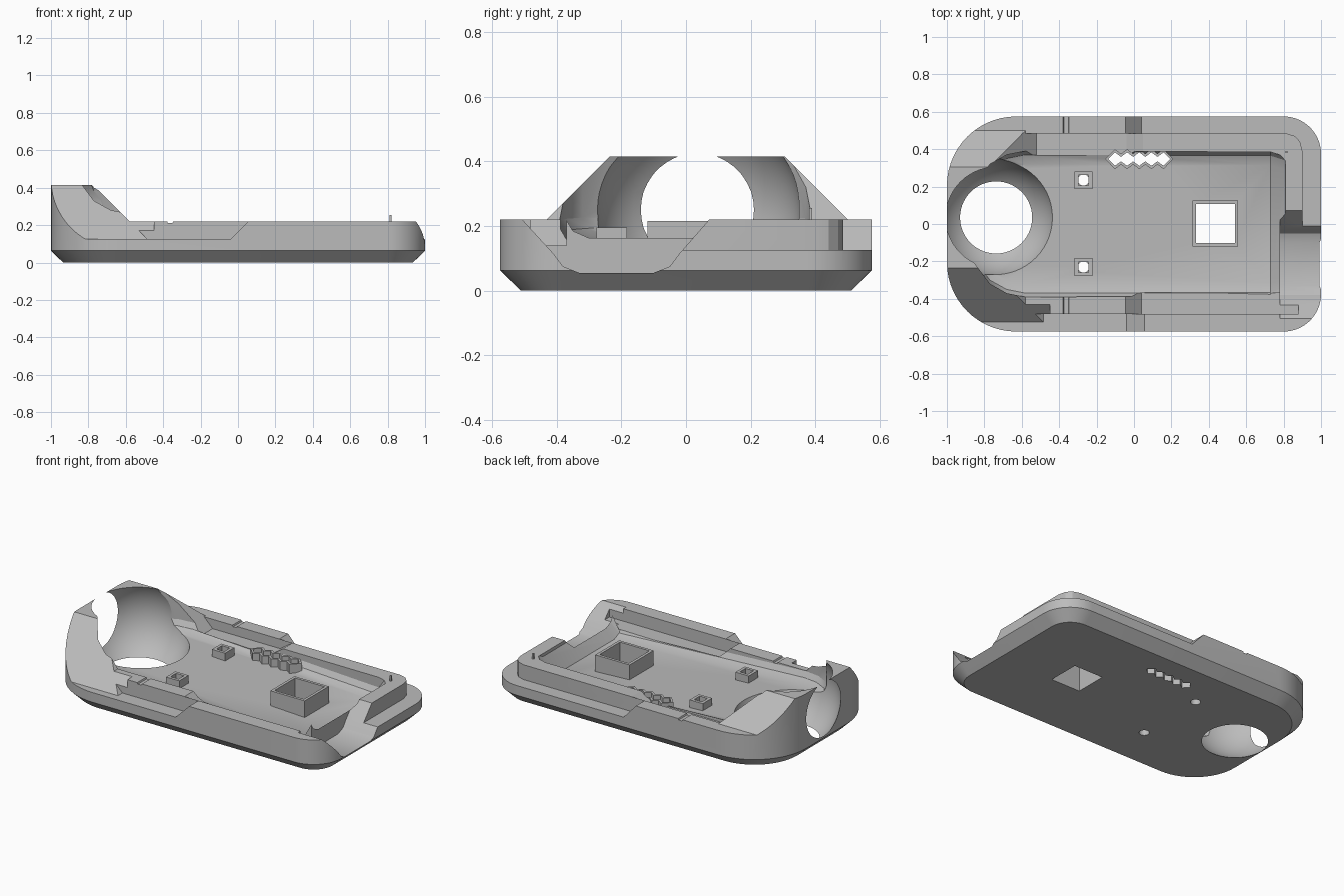
import bpy, bmesh, math
from mathutils import Vector, Matrix

if "Cube" in bpy.data.objects:
    bpy.data.objects.remove(bpy.data.objects["Cube"])

grey = bpy.data.materials.new("light_grey_plastic")
grey.use_nodes = True
grey.diffuse_color = (0.5, 0.5, 0.5, 1)
grey.node_tree.nodes["Principled BSDF"].inputs["Base Color"].default_value = grey.diffuse_color


def finish(name, bm):
    bmesh.ops.recalc_face_normals(bm, faces=bm.faces)
    mesh = bpy.data.meshes.new(name)
    bm.to_mesh(mesh)
    bm.free()
    mesh.materials.append(grey)
    ob = bpy.data.objects.new(name, mesh)
    bpy.context.collection.objects.link(ob)
    return ob


def loft(name, rings):
    """Closed solid through rings with equal point counts."""
    bm = bmesh.new()
    rows = [[bm.verts.new(p) for p in ring] for ring in rings]
    n = len(rows[0])
    for a, b in zip(rows, rows[1:]):
        for i in range(n):
            j = (i + 1) % n
            bm.faces.new((a[i], a[j], b[j], b[i]))
    bm.faces.new(rows[0])
    bm.faces.new(rows[-1])
    return finish(name, bm)


def prism(name, axis, lo, hi, pts):
    place = {"x": lambda a, b, t: (t, a, b),
             "y": lambda a, b, t: (a, t, b),
             "z": lambda a, b, t: (a, b, t)}[axis]
    return loft(name, [[place(a, b, t) for a, b in pts] for t in (lo, hi)])


def tube(name, outer, inner, lo, hi):
    """Hollow upright boss; both outlines have equal point counts."""
    bm = bmesh.new()
    rows = [[bm.verts.new((x, y, z)) for x, y in pts]
            for pts, z in ((outer, lo), (outer, hi), (inner, hi), (inner, lo))]
    n = len(outer)
    for k in range(4):
        a, b = rows[k], rows[(k + 1) % 4]
        for i in range(n):
            j = (i + 1) % n
            bm.faces.new((a[i], a[j], b[j], b[i]))
    return finish(name, bm)


def cut(body, tool):
    mod = body.modifiers.new("cut", "BOOLEAN")
    mod.operation = "DIFFERENCE"
    mod.solver = "EXACT"
    mod.object = tool
    bpy.context.view_layer.objects.active = body
    bpy.ops.object.modifier_apply(modifier=mod.name)
    bpy.data.objects.remove(tool)


def outline(inset):
    """Rounded plan shape, with larger corners at the ring end."""
    pts = []
    for sx, sy, r, start in ((1, 1, 0.2, 0), (-1, 1, 0.37, 90), (-1, -1, 0.37, 180), (1, -1, 0.2, 270)):
        for k in range(15):
            a = math.radians(start + 90 * k / 14)
            pts.append((sx * (1 - r) + (r - inset) * math.cos(a),
                        sy * (0.575 - r) + (r - inset) * math.sin(a)))
    return pts


def square(cx, cy, h):
    return [(cx - h, cy - h), (cx + h, cy - h), (cx + h, cy + h), (cx - h, cy + h)]


def zigzag(grow):
    """Outline of five joined diamonds."""
    cx, cy, pitch = 0.028, 0.347, 0.065
    top = []
    for k in range(-4, 5):
        top.append((cx + k * pitch / 2, (0.036 if k % 2 == 0 else 0.012) + grow))
    half = 0.165 + grow
    return ([(cx - half, cy)] + [(x, cy + h) for x, h in top] + [(cx + half, cy)]
            + [(x, cy - h) for x, h in reversed(top)])


# Shell blank with a chamfered base
TOP, RIM, LEDGE = 0.415, 0.22, 0.125
body = loft("tray_shell", [[(x, y, z) for x, y in outline(i)]
                           for z, i in ((0, 0.065), (0.063, 0), (TOP, 0))])

# Rim height and sloping faces of the ring lug
UP = 0.5
cut(body, prism("rim_cut", "y", -0.8, 0.8, [(-0.86, UP), (-0.58, RIM), (1.1, RIM), (1.1, UP)]))
cut(body, prism("lug_front_slope", "x", -1.1, -0.45,
                [(-0.7, LEDGE), (-0.525, LEDGE), (-0.15, UP), (-0.7, UP)]))
cut(body, prism("lug_back_slope", "x", -1.1, -0.3,
                [(0.5, RIM), (0.7, RIM), (0.7, UP), (0.22, UP)]))

# Interlocking rim steps, swapping sides at mid length
for lo, hi, z in ((-0.7, -0.48, LEDGE), (0.37, 0.485, 0.16)):
    cut(body, prism("step_cut", "y", lo, hi,
                    [(-0.36 - z, z), (-0.04, z), (0.07, 0.235), (-0.595, 0.235)]))
for lo, hi, z, end in ((-0.48, -0.37, 0.14, 0.88), (0.485, 0.7, LEDGE, 1.1)):
    cut(body, prism("step_cut", "y", lo, hi,
                    [(0.04, z), (-0.06, 0.235), (end, 0.235), (end, z)]))
cut(body, prism("end_step_cut", "z", LEDGE, UP,
                [(0.9, -0.1), (0.9, 0.39), (0.888, 0.44), (0.86, 0.47), (0.81, 0.486),
                 (0.81, 0.7), (1.1, 0.7), (1.1, -0.1)]))
cut(body, prism("rim_nick", "y", -0.7, 0.7,
                [(-0.385, 0.235), (-0.375, 0.211), (-0.35, 0.211), (-0.34, 0.235)]))

# Pocket with a gently sloping floor and filleted sides
rings = []
for x, w, f in ((-0.86, 0.2, 0.175), (-0.77, 0.32, 0.171), (-0.68, 0.37, 0.167),
                (-0.58, 0.39, 0.162), (0.73, 0.385, 0.1), (0.81, 0.36, 0.2)):
    half = [(w, 0.6), (w, f + 0.055), (w - 0.02, f + 0.022), (w - 0.07, f)]
    rings.append([(x, y, z) for y, z in half] + [(x, -y, z) for y, z in reversed(half)])
cut(body, loft("pocket", rings))

# Connector opening through the end wall
cut(body, prism("end_opening", "x", 0.78, 1.1,
                [(-0.52, 0.235), (-0.41, 0.115), (-0.38, 0.075), (-0.33, 0.055), (-0.1, 0.055),
                 (-0.05, 0.075), (-0.02, 0.115), (0.085, 0.235)]))

# Spherical cavity that breaks through base and end wall
bm = bmesh.new()
bmesh.ops.create_uvsphere(bm, u_segments=56, v_segments=36, radius=0.316,
                          matrix=Matrix.Translation(Vector((-0.737, 0.035, 0.25))))
cut(body, finish("ball_cavity", bm))

# Through holes below the bosses
cut(body, prism("window_hole", "z", -0.1, UP, square(0.435, 0.003, 0.104)))
cut(body, prism("slot_hole", "z", -0.1, UP, zigzag(0)))
for cy in (0.235, -0.23):
    ring = [(-0.27 + 0.03 * math.cos(k * math.pi / 10), cy + 0.03 * math.sin(k * math.pi / 10))
            for k in range(20)]
    cut(body, prism("screw_hole", "z", -0.1, UP, ring))

# Bosses standing on the floor
parts = [body]
for side, cy in (("back", 0.235), ("front", -0.23)):
    parts.append(tube(side + "_post", square(-0.27, cy, 0.047), square(-0.27, cy, 0.028), 0.1, 0.195))
parts.append(tube("window_frame", square(0.435, 0.003, 0.122), square(0.435, 0.003, 0.104), 0.07, 0.215))
parts.append(tube("slot_frame", zigzag(0.017), zigzag(0), 0.08, 0.185))
parts.append(prism("rim_pin", "z", 0.2, 0.255, square(0.815, 0.385, 0.005)))

bpy.ops.object.select_all(action="DESELECT")
body.select_set(True)
bpy.context.view_layer.objects.active = body
bpy.ops.object.shade_smooth_by_angle(angle=math.radians(25))
